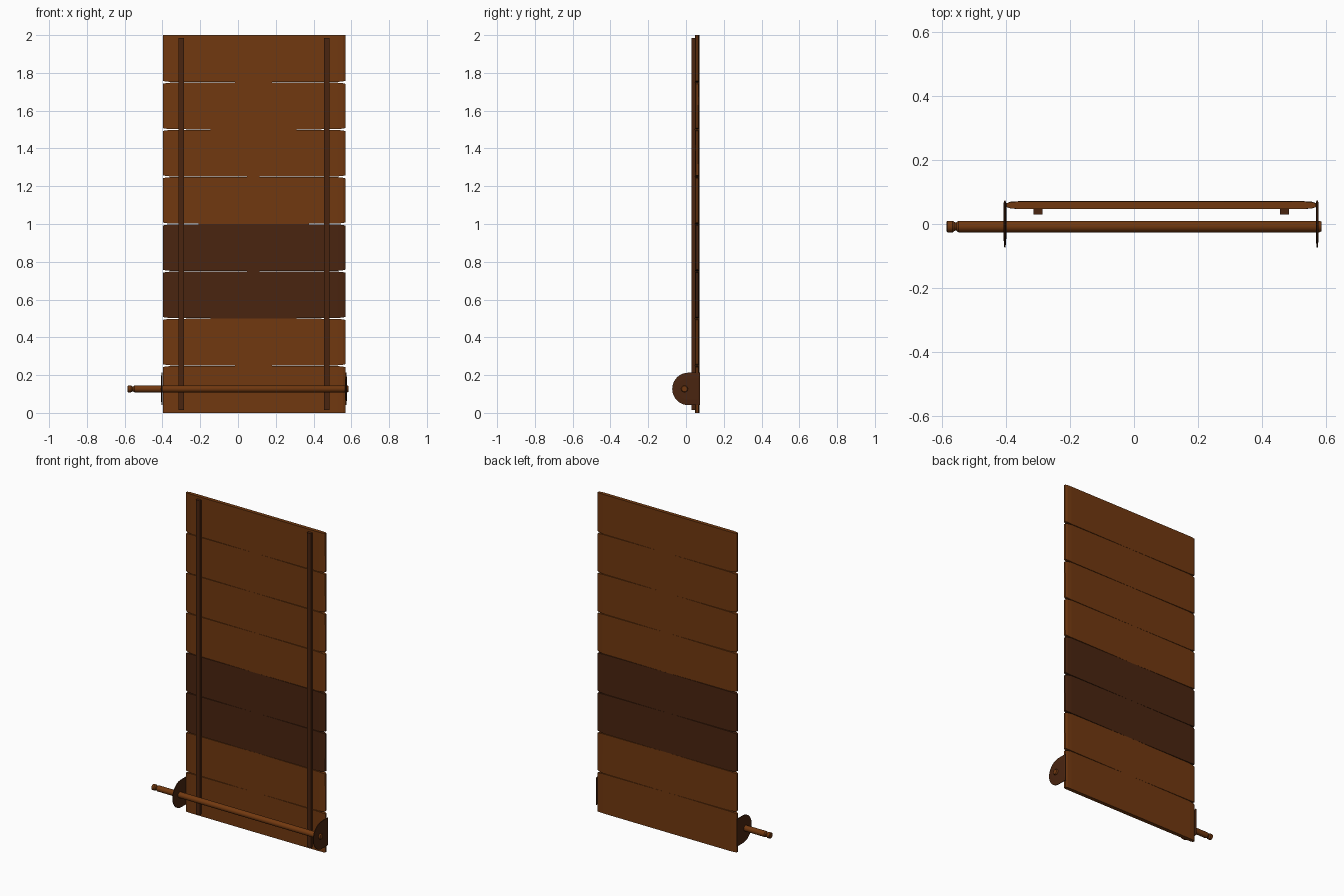
import bpy, bmesh, math, random
from mathutils import Vector

random.seed(4)
if "Cube" in bpy.data.objects:
    bpy.data.objects.remove(bpy.data.objects["Cube"])


def material(name, rgb):
    m = bpy.data.materials.new(name)
    m.use_nodes = True
    m.diffuse_color = (*rgb, 1)
    m.node_tree.nodes["Principled BSDF"].inputs["Base Color"].default_value = (*rgb, 1)
    return m


BROWN = material("warm brown wood", (0.165, 0.04, 0.005))
DARK = material("dark brown wood", (0.068, 0.018, 0.005))


def finish(bm, name, mat, smooth=False):
    bmesh.ops.recalc_face_normals(bm, faces=bm.faces)
    mesh = bpy.data.meshes.new(name)
    bm.to_mesh(mesh)
    bm.free()
    ob = bpy.data.objects.new(name, mesh)
    bpy.context.collection.objects.link(ob)
    mesh.materials.append(mat)
    if smooth:
        bpy.ops.object.select_all(action='DESELECT')
        ob.select_set(True)
        bpy.context.view_layer.objects.active = ob
        bpy.ops.object.shade_smooth_by_angle(angle=math.radians(35))
    return ob


def loft(rings):
    """Join equal-length closed rings of points and cap both ends."""
    bm = bmesh.new()
    rows = [[bm.verts.new(p) for p in ring] for ring in rings]
    for a, b in zip(rows, rows[1:]):
        for i in range(len(a)):
            j = (i + 1) % len(a)
            bm.faces.new((a[i], a[j], b[j], b[i]))
    bm.faces.new(rows[0])
    bm.faces.new(rows[-1])
    return bm


def box(name, lo, hi, mat):
    rings = [[(x, lo[1], lo[2]), (x, hi[1], lo[2]), (x, hi[1], hi[2]), (x, lo[1], hi[2])]
             for x in (lo[0], hi[0])]
    return finish(loft(rings), name, mat)


# Horizontal planks with tapered, slightly worn ends
LEFT, RIGHT, MID_Y, HALF_Y, PLANK = 0.568, -0.398, 0.059, 0.0125, 0.25
for n in range(8):
    rings = []
    for x, thick, trim in ((RIGHT, 0.5, 0.008), (RIGHT + 0.012, 0.85, 0.005),
                           (RIGHT + 0.04, 1, 0.002), (0.08, 1, 0),
                           (LEFT - 0.04, 1, 0.002), (LEFT - 0.012, 0.85, 0.005),
                           (LEFT, 0.5, 0.008)):
        h = HALF_Y * thick
        wear = [random.uniform(0, 0.0015) for _ in range(4)]
        bottom = n * PLANK + (0 if n == 0 else trim)
        top = (n + 1) * PLANK - (0 if n == 7 else trim)
        rings.append([(x, MID_Y - h + wear[0], bottom), (x, MID_Y + h - wear[1], bottom),
                      (x, MID_Y + h - wear[2], top), (x, MID_Y - h + wear[3], top)])
    finish(loft(rings), f"plank_{n + 1}", DARK if n in (2, 3) else BROWN)

# Upright battens across the planks
for name, x in (("right_batten", -0.3), ("left_batten", 0.47)):
    box(name, (x - 0.014, 0.03, 0.015), (x + 0.014, 0.048, 1.985), DARK)

# Rounded side brackets, thinner toward the rim
AXIS_Z, CENTRE_Y, RADIUS = 0.127, 0.013, 0.086


def bracket_ring(x, inset):
    r = RADIUS - inset
    pts = [(x, CENTRE_Y + r * math.cos(a), AXIS_Z + r * math.sin(a))
           for a in (math.pi * (0.5 + i / 20) for i in range(21))]
    back = 0.073 - inset * 0.3
    return pts + [(x, back, AXIS_Z - r), (x, back, AXIS_Z + r)]


for name, x in (("right_bracket", -0.403), ("left_bracket", 0.572)):
    rings = [bracket_ring(x + dx, inset) for dx, inset in
             ((-0.0045, 0.03), (-0.002, 0), (0.002, 0), (0.0045, 0.03))]
    finish(loft(rings), name, DARK)

# Round axle with a grooved handle end
profile = [(-0.585, 0.015), (-0.582, 0.018), (-0.566, 0.018), (-0.559, 0.013),
           (-0.555, 0.013), (-0.548, 0.018), (0.579, 0.018), (0.585, 0.015)]
rings = [[Vector((x, -0.008 + r * math.cos(a), AXIS_Z + r * math.sin(a)))
          for a in (math.tau * i / 16 for i in range(16))] for x, r in profile]
finish(loft(rings), "axle_rod", BROWN, smooth=True)
